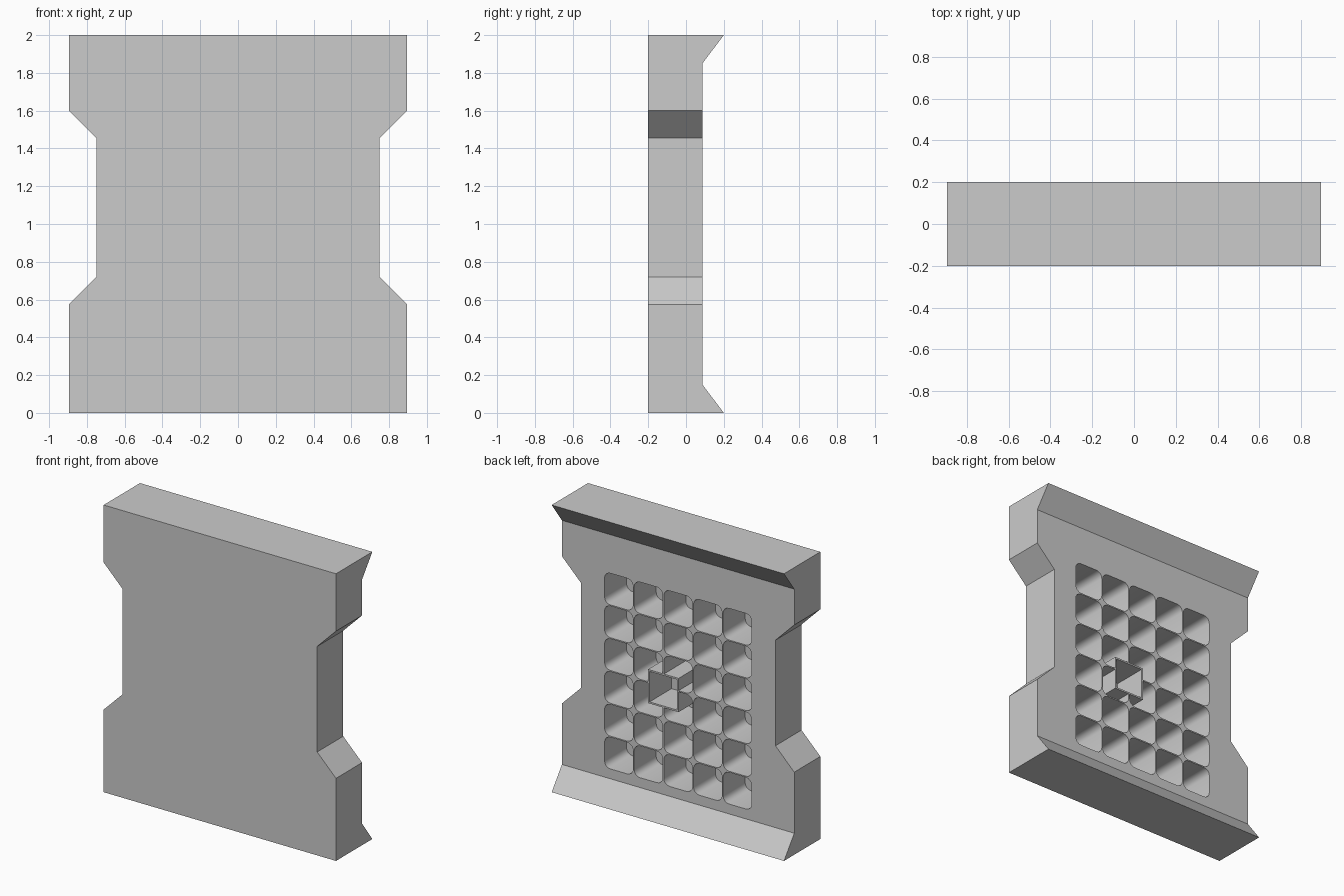
import bpy, bmesh, math
from mathutils import Vector

cube = bpy.data.objects.get("Cube")
if cube:
    bpy.data.objects.remove(cube, do_unlink=True)

HALF_W, FRONT, BACK, LIP = 0.895, -0.2, 0.087, 0.2
CELL, PITCH, RADIUS, FLOOR = 0.22, 0.2285, 0.045, -0.155
GRID_Z = 0.9
TUBE_X, TUBE_Z = PITCH / 2, 0.872

grey = bpy.data.materials.new("plain_grey")
grey.use_nodes = True
grey.diffuse_color = (0.6, 0.6, 0.6, 1)
grey.node_tree.nodes["Principled BSDF"].inputs["Base Color"].default_value = (0.6, 0.6, 0.6, 1)


def add_prism(bm, points, offset):
    """Closed prism from a loop of points, swept along offset."""
    face = bm.faces.new([bm.verts.new(p) for p in points])
    swept = bmesh.ops.extrude_face_region(bm, geom=[face], use_keep_orig=True)
    verts = [g for g in swept["geom"] if isinstance(g, bmesh.types.BMVert)]
    bmesh.ops.translate(bm, verts=verts, vec=Vector(offset))


def make_object(name, prisms):
    bm = bmesh.new()
    for points, offset in prisms:
        add_prism(bm, points, offset)
    bmesh.ops.recalc_face_normals(bm, faces=bm.faces)
    mesh = bpy.data.meshes.new(name)
    bm.to_mesh(mesh)
    bm.free()
    mesh.materials.append(grey)
    obj = bpy.data.objects.new(name, mesh)
    bpy.context.collection.objects.link(obj)
    return obj


def combine(target, tool, operation):
    """Apply a boolean and remove the tool object."""
    tool.hide_render = True
    mod = target.modifiers.new(tool.name, 'BOOLEAN')
    mod.operation, mod.solver, mod.object = operation, 'EXACT', tool
    bpy.context.view_layer.objects.active = target
    bpy.ops.object.modifier_apply(modifier=mod.name)
    bpy.data.objects.remove(tool, do_unlink=True)


def rounded_square(cx, cz, y, size, radius, steps=4):
    inner = size / 2 - radius
    loop = []
    for corner in range(4):
        mid = math.radians(45 + 90 * corner)
        ox = math.copysign(inner, math.cos(mid))
        oz = math.copysign(inner, math.sin(mid))
        for i in range(steps + 1):
            a = math.radians(90 * corner + 90 * i / steps)
            loop.append((cx + ox + radius * math.cos(a), y, cz + oz + radius * math.sin(a)))
    return loop


def square(cx, cz, y, size):
    h = size / 2
    return [(cx + sx * h, y, cz + sz * h) for sx, sz in ((-1, -1), (1, -1), (1, 1), (-1, 1))]


# Panel with flared lips along the top and bottom of its back
profile = [(FRONT, 0), (LIP, 0), (BACK, 0.15), (BACK, 1.85), (LIP, 2), (FRONT, 2)]
panel = make_object("panel", [([(-HALF_W, y, z) for y, z in profile], (2 * HALF_W, 0, 0))])

# Bevelled notches in both sides
notch = [(0.75, 0.72), (0.75, 1.455), (0.945, 1.65), (0.945, 0.525)]
combine(panel, make_object("side_notches", [
    ([(s * x, -0.3, z) for x, z in notch], (0, 0.6, 0)) for s in (-1, 1)]), 'DIFFERENCE')

# Grid of rounded pockets in the back
pockets = [(rounded_square((c - 2) * PITCH, GRID_Z + (r - 2.5) * PITCH, FLOOR, CELL, RADIUS),
            (0, 0.4, 0)) for c in range(5) for r in range(6)]
combine(panel, make_object("pockets", pockets), 'DIFFERENCE')

# Square socket set among the pockets
combine(panel, make_object("socket_wall", [
    (square(TUBE_X, TUBE_Z, FLOOR - 0.015, 0.235), (0, BACK - FLOOR + 0.0145, 0))]), 'UNION')
combine(panel, make_object("socket_hole", [
    (square(TUBE_X, TUBE_Z, FLOOR, 0.212), (0, 0.4, 0))]), 'DIFFERENCE')

# Smooth pocket corners, sharp everything else
bpy.ops.object.select_all(action='DESELECT')
panel.select_set(True)
bpy.context.view_layer.objects.active = panel
bpy.ops.object.shade_smooth_by_angle(angle=math.radians(30))
